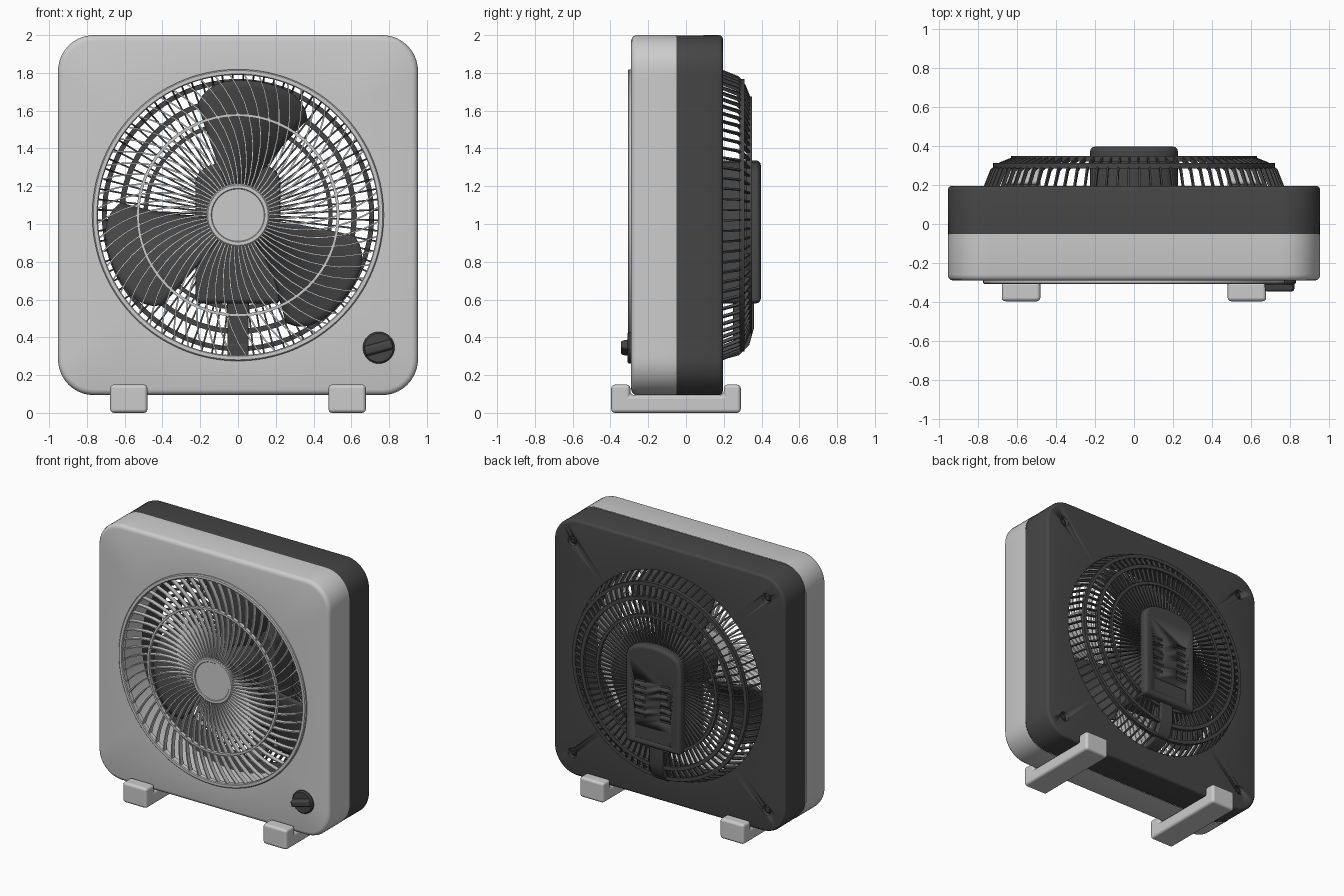
import bpy, bmesh, math
from math import sin, cos, pi, radians
from mathutils import Matrix

if "Cube" in bpy.data.objects:
    bpy.data.objects.remove(bpy.data.objects["Cube"])

CZ = 1.047          # height of the fan axis
HALF = 0.953        # half width of the housing
dark = bpy.data.materials.new("dark_plastic")
dark.diffuse_color = (0.06, 0.06, 0.06, 1)
dark.use_nodes = True
dark.node_tree.nodes["Principled BSDF"].inputs["Base Color"].default_value = dark.diffuse_color


def finish(name, bm, mat=None, bevel=0, angle=35):
    bmesh.ops.remove_doubles(bm, verts=bm.verts, dist=1e-5)
    bmesh.ops.recalc_face_normals(bm, faces=bm.faces)
    me = bpy.data.meshes.new(name)
    bm.to_mesh(me)
    bm.free()
    ob = bpy.data.objects.new(name, me)
    bpy.context.collection.objects.link(ob)
    if mat:
        me.materials.append(mat)
    bpy.ops.object.select_all(action='DESELECT')
    ob.select_set(True)
    bpy.context.view_layer.objects.active = ob
    bpy.ops.object.shade_smooth_by_angle(angle=radians(angle))
    if bevel:
        m = ob.modifiers.new("bevel", 'BEVEL')
        m.width, m.segments, m.limit_method = bevel, 3, 'ANGLE'
        m.harden_normals = True
    return ob


def add_loft(bm, loops, close=True, ring=True, caps=False):
    vs = [[bm.verts.new(p) for p in l] for l in loops]
    n = len(vs[0])
    for i in range(len(vs) if close else len(vs) - 1):
        a, b = vs[i], vs[(i + 1) % len(vs)]
        for j in range(n if ring else n - 1):
            k = (j + 1) % n
            bm.faces.new((a[j], a[k], b[k], b[j]))
    if caps:
        bm.faces.new(vs[0])
        bm.faces.new(vs[-1][::-1])


def circle(r, y, n=128, x=0, z=CZ):
    return [(x + r * cos(2 * pi * i / n), y, z + r * sin(2 * pi * i / n)) for i in range(n)]


def lathe(bm, profile, n=96, x=0, z=CZ, close=True):
    add_loft(bm, [circle(r, y, n, x, z) for r, y in profile], close)


def add_box(bm, c, s):
    bmesh.ops.create_cube(bm, size=1, matrix=Matrix.Translation(c) @ Matrix.Diagonal((*s, 1)))


def prism(bm, outline, a, b, axis):
    put = (lambda u, v, t: (t, u, v)) if axis == 'x' else (lambda u, v, t: (u, t, v))
    add_loft(bm, [[put(u, v, t) for u, v in outline] for t in (a, b)], close=False, caps=True)


def square(inset, y, n=256, rad=0.19):
    # rounded square sampled at even angles round the fan axis
    h, r, pts = HALF - inset, rad - inset, []
    for i in range(n):
        c, s = cos(2 * pi * i / n), sin(2 * pi * i / n)
        lo, hi = 0.5, 1.5
        for _ in range(30):
            t = (lo + hi) / 2
            dx, dz = abs(t * c) - h + r, abs(t * s) - h + r
            d = math.hypot(max(dx, 0), max(dz, 0)) + min(max(dx, dz), 0) - r
            lo, hi = (t, hi) if d < 0 else (lo, t)
        pts.append((lo * c, y, CZ + lo * s))
    return pts


def spoke(bm, inner, outer, theta, w, sweep=lambda r: 0):
    # rectangular bar following two (r, y) paths, swept round the axis
    loops = []
    for a, b in zip(inner, outer):
        loop = []
        for (r, y), s in ((a, -1), (a, 1), (b, 1), (b, -1)):
            t = theta + sweep(r)
            loop.append((r * cos(t) - s * w * sin(t), y, CZ + r * sin(t) + s * w * cos(t)))
        loops.append(loop)
    add_loft(bm, loops, close=False, caps=True)


def edge(y, d, rad):
    return [square(rad * (1 - sin(a)), y + d * rad * (1 - cos(a)))
            for a in (pi / 2, pi / 3, pi / 6, 0)]


# Housing: light front shell and dark rear shell, bored through
bm = bmesh.new()
add_loft(bm, [square(0, -0.05)] + edge(-0.29, 1, 0.03)
         + [circle(0.755, -0.29, 256), circle(0.755, -0.05, 256)], close=False)
finish("front_shell", bm)
bm = bmesh.new()
add_loft(bm, [square(0.002, -0.05)] + edge(0.195, -1, 0.02)
         + [circle(0.765, 0.195, 256), circle(0.765, -0.05, 256)])
rear = finish("rear_shell", bm, dark)

# Recessed corner screws
corners = [(sx * 0.8, CZ + sz * 0.79) for sx in (-1, 1) for sz in (-1, 1)]
cut, bm = bmesh.new(), bmesh.new()
for x, z in corners:
    lathe(cut, [(0, 0.165), (0.036, 0.165), (0.036, 0.25), (0, 0.25)], 24, x, z, False)
    lathe(bm, [(0, 0.16), (0.026, 0.16), (0.026, 0.176), (0.018, 0.182), (0, 0.182)], 20, x, z, False)
    add_box(bm, (x, 0.182, z), (0.03, 0.006, 0.007))
    add_box(bm, (x, 0.182, z), (0.007, 0.006, 0.03))
finish("corner_screws", bm, dark)


def carve(ob, cutter_bm, name):
    c = finish(name, cutter_bm)
    c.hide_render = True
    c.hide_set(True)
    m = ob.modifiers.new("cut", 'BOOLEAN')
    m.object, m.operation, m.solver = c, 'DIFFERENCE', 'EXACT'


carve(rear, cut, "screw_hole_cutter")

# Front grille: rim, middle ring, centre disc, curved slats
bm = bmesh.new()
lathe(bm, [(0.742, -0.27), (0.742, -0.301), (0.747, -0.307), (0.766, -0.307), (0.772, -0.301), (0.772, -0.27)], 128)
lathe(bm, [(0.522, -0.28), (0.522, -0.305), (0.537, -0.305), (0.537, -0.28)])
lathe(bm, [(0, -0.302), (0.138, -0.302), (0.142, -0.307), (0.16, -0.307), (0.168, -0.3), (0.168, -0.27), (0, -0.27)], close=False)
rs = [0.155 + i * 0.0745 for i in range(9)]
for i in range(60):
    spoke(bm, [(r, -0.27) for r in rs], [(r, -0.303) for r in rs], 2 * pi * i / 60, 0.0045,
          lambda r: 0.38 * ((r - 0.155) / 0.6) ** 1.3)
finish("front_grille", bm)

# Rear grille: domed radial bars and rings
bm = bmesh.new()
outer = [(0.18, 0.343), (0.62, 0.343), (0.69, 0.315), (0.735, 0.28), (0.775, 0.18)]
inner = [(0.18, 0.322), (0.615, 0.322), (0.68, 0.297), (0.718, 0.27), (0.757, 0.18)]
for i in range(84):
    spoke(bm, inner, outer, 2 * pi * (i + 0.5) / 84, 0.0045)
for r, y, w in ((0.49, 0.333, 0.011), (0.615, 0.335, 0.014), (0.708, 0.297, 0.013)):
    lathe(bm, [(r - w, y - 0.014), (r - w, y + 0.014), (r + w, y + 0.014), (r + w, y - 0.014)])
finish("rear_grille", bm, dark)

# Motor housing with vent slots and label recess
bm = bmesh.new()
half = [(0.225, 0.58), (0.225, 1.23), (0.205, 1.275), (0.165, 1.305), (0.09, 1.328)]
prism(bm, half + [(0, 1.337)] + [(-x, z) for x, z in half[::-1]], 0.1, 0.396, 'y')
motor = finish("motor_housing", bm, dark, 0.025, 30)
cut = bmesh.new()
for sx in (-1, 1):
    for i in range(6):
        add_box(cut, (sx * 0.105, 0.396, 0.80 + i * 0.052), (0.085, 0.03, 0.022))
add_box(cut, (0, 0.398, 0.68), (0.29, 0.012, 0.1))
carve(motor, cut, "vent_cutter")

# Wiring channel from motor down to the shell
bm = bmesh.new()
prism(bm, [(0.25, 0.62), (0.36, 0.62), (0.36, 0.45), (0.335, 0.36), (0.28, 0.305), (0.17, 0.275),
           (0.17, 0.3), (0.25, 0.36)], -0.055, 0.055, 'x')
finish("wiring_channel", bm, dark, 0.008)

# Fan: hub and three pitched blades
bm = bmesh.new()
lathe(bm, [(0, -0.18), (0.13, -0.18), (0.16, -0.15), (0.16, 0.06), (0, 0.06)], 64, close=False)
lathe(bm, [(0, 0.05), (0.03, 0.05), (0.03, 0.12), (0, 0.12)], 24, close=False)
finish("fan_hub", bm, dark)
bm = bmesh.new()
for k in range(3):
    grid = []
    for i in range(15):
        f = i / 14
        u = f ** 0.9
        rows = []
        for j in range(17):
            s = j / 16
            a = radians(63 - 9 * u + (49 + 7 * u) * s + 120 * k)
            r = 0.14 + (0.575 - 0.09 * abs(2 * s - 1) ** 4) * u
            y = -0.03 + (0.5 - s) * (0.2 - 0.03 * u) + 0.05 * (2 * s - 1) ** 2
            rows.append((r * cos(a), y, CZ + r * sin(a)))
        grid.append(rows)
    add_loft(bm, grid, close=False, ring=False)
blades = finish("fan_blades", bm, dark, 0, 50)
m = blades.modifiers.new("thickness", 'SOLIDIFY')
m.thickness, m.offset = 0.01, 0

# Control knob with grip
bm = bmesh.new()
lathe(bm, [(0, -0.28), (0.084, -0.28), (0.084, -0.302), (0.076, -0.31), (0, -0.31)], 48, 0.745, 0.345, False)
finish("knob_base", bm, dark)
bm = bmesh.new()
add_box(bm, (0, 0, 0), (0.15, 0.05, 0.06))
for v in bm.verts:
    if v.co.y < 0:
        v.co.z *= 0.7
bmesh.ops.transform(bm, verts=bm.verts,
                    matrix=Matrix.Translation((0.745, -0.32, 0.345)) @ Matrix.Rotation(radians(-15), 4, 'Y'))
finish("knob_grip", bm, dark, 0.012)

# Feet: U-shaped rails cradling the housing
for side, x in (("left", -0.578), ("right", 0.578)):
    bm = bmesh.new()
    prism(bm, [(-0.396, 0), (0.29, 0), (0.29, 0.15), (0.2, 0.15), (0.2, 0.094), (-0.295, 0.094),
               (-0.295, 0.15), (-0.396, 0.15)], x - 0.099, x + 0.099, 'x')
    finish(side + "_foot", bm, None, 0.02)
